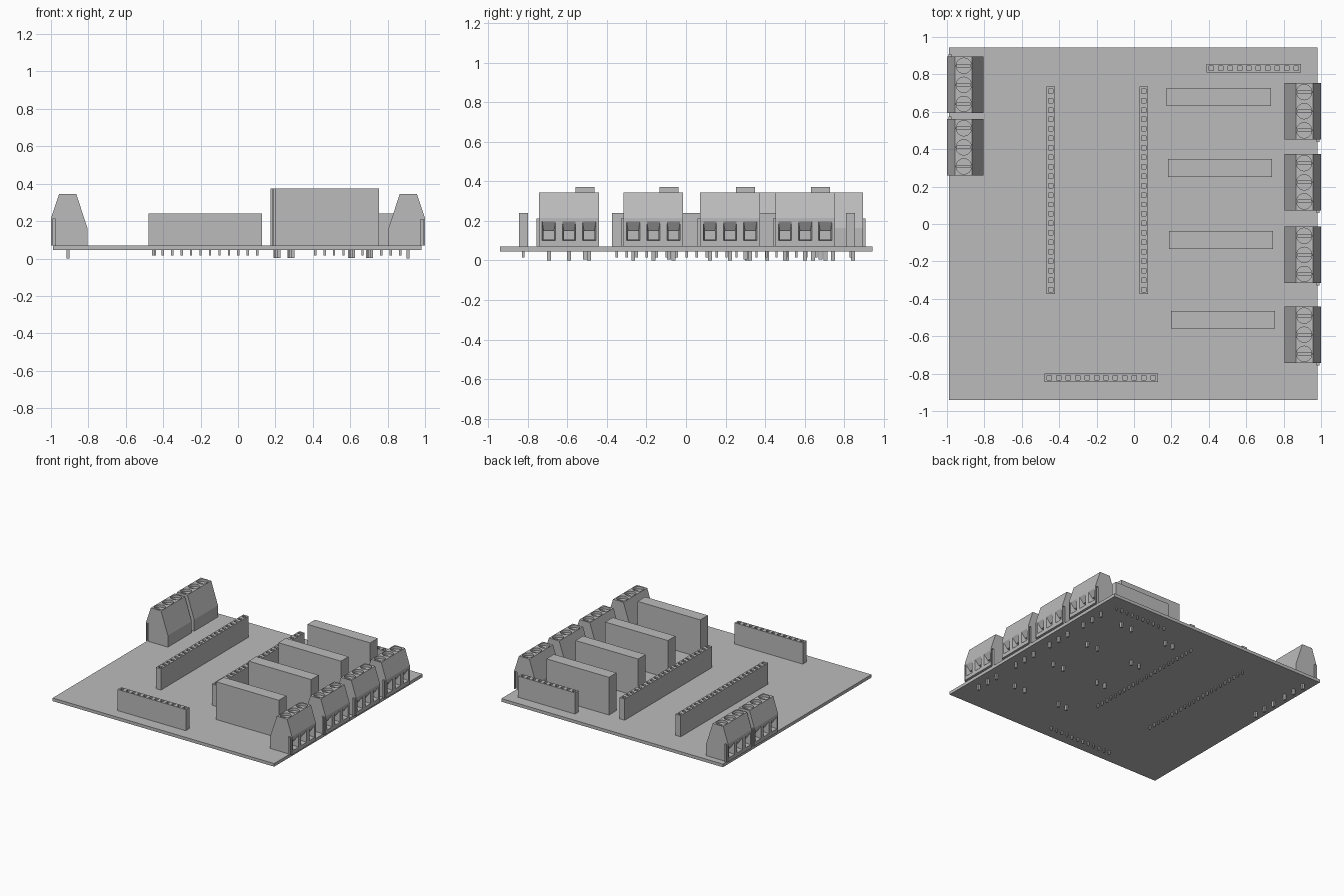
import bpy, bmesh, math

old = bpy.data.objects.get("Cube")
if old:
    bpy.data.objects.remove(old, do_unlink=True)

grey = bpy.data.materials.new("plain_grey")
grey.use_nodes = True
COLOUR = (0.5, 0.5, 0.5, 1)
grey.diffuse_color = COLOUR
grey.node_tree.nodes["Principled BSDF"].inputs["Base Color"].default_value = COLOUR

BOARD_TOP = 0.07
BOARD_BOTTOM = 0.045


def loft(bm, rings):
    """Closed solid skinned through equal-length rings of points."""
    loops = [[bm.verts.new(p) for p in ring] for ring in rings]
    n = len(loops[0])
    for a, b in zip(loops, loops[1:]):
        for i in range(n):
            j = (i + 1) % n
            bm.faces.new((a[i], a[j], b[j], b[i]))
    bm.faces.new(loops[0][::-1])
    bm.faces.new(loops[-1])


def box(bm, x0, x1, y0, y1, z0, z1):
    loft(bm, [[(x0, y0, z), (x1, y0, z), (x1, y1, z), (x0, y1, z)] for z in (z0, z1)])


def block(bm, x, y, wx, wy, z0, z1):
    box(bm, x - wx / 2, x + wx / 2, y - wy / 2, y + wy / 2, z0, z1)


def finish(bm, name):
    bmesh.ops.recalc_face_normals(bm, faces=bm.faces)
    mesh = bpy.data.meshes.new(name)
    bm.to_mesh(mesh)
    bm.free()
    mesh.materials.append(grey)
    obj = bpy.data.objects.new(name, mesh)
    bpy.context.collection.objects.link(obj)
    return obj


def cut(obj, bm):
    """Subtract the solids in bm from obj and discard them."""
    cutter = finish(bm, "cutter")
    cutter.hide_render = True
    mod = obj.modifiers.new("cut", 'BOOLEAN')
    mod.operation = 'DIFFERENCE'
    mod.solver = 'EXACT'
    mod.object = cutter
    bpy.context.view_layer.objects.active = obj
    bpy.ops.object.modifier_apply(modifier=mod.name)
    bpy.data.objects.remove(cutter, do_unlink=True)


# Circuit board
bm = bmesh.new()
box(bm, -0.99, 0.98, -0.94, 0.945, BOARD_BOTTOM, BOARD_TOP)
finish(bm, "circuit_board")


# Pin headers: a long strip with square sockets and thin pins below
def header(name, x, y, count, along_x):
    pitch, width, top = 0.0505, 0.046, 0.24
    length = pitch * count
    size = (length, width) if along_x else (width, length)
    body, sockets, pins = bmesh.new(), bmesh.new(), bmesh.new()
    block(body, x, y, *size, BOARD_TOP, top)
    for i in range(count):
        d = (i - (count - 1) / 2) * pitch
        px, py = (x + d, y) if along_x else (x, y + d)
        block(sockets, px, py, 0.024, 0.024, top - 0.08, top + 0.02)
        block(pins, px, py, 0.012, 0.012, 0.016, BOARD_TOP)
    cut(finish(body, name), sockets)
    finish(pins, name + "_pins")


header("left_header", -0.445, 0.18, 22, False)
header("middle_header", 0.053, 0.18, 22, False)
header("front_header", -0.175, -0.823, 12, True)
header("back_header", 0.64, 0.833, 10, True)


# Relays: slim upright boxes with four pins
for i, (x, y) in enumerate([(0.175, 0.68), (0.182, 0.3), (0.187, -0.085), (0.198, -0.512)]):
    bm = bmesh.new()
    box(bm, x, x + 0.557, y - 0.048, y + 0.048, BOARD_TOP, 0.373)
    finish(bm, f"relay_{i + 1}")
    bm = bmesh.new()
    for dx in (0.022, 0.097, 0.42, 0.517):
        block(bm, x + dx, y, 0.016, 0.02, 0.004, BOARD_TOP)
    finish(bm, f"relay_pins_{i + 1}")


# Screw terminals; u runs inward from the wire-entry face
def terminal(name, side, y):
    half, pitch, top = 0.151, 0.102, 0.345
    tab_end = -side

    def at(u):
        return side * (1 - u)

    profile = [(0, BOARD_TOP), (0, 0.215), (0.043, top), (0.135, top),
               (0.195, 0.163), (0.195, BOARD_TOP)]
    bm = bmesh.new()
    loft(bm, [[(at(u), yy, z) for u, z in profile] for yy in (y - half, y + half)])
    body = finish(bm, name)

    recesses, slots, pins = bmesh.new(), bmesh.new(), bmesh.new()
    for i in (-1, 0, 1):
        cy = y + i * pitch
        # Funnel-shaped wire entry with a deeper clamp hole
        rings = []
        for u, w, z0, z1 in [(-0.01, 0.036, 0.098, 0.212), (0.03, 0.026, 0.107, 0.15),
                             (0.09, 0.026, 0.107, 0.15)]:
            rings.append([(at(u), cy - w, z0), (at(u), cy + w, z0),
                          (at(u), cy + w, z1), (at(u), cy - w, z1)])
        loft(recesses, rings)
        # Sunken screw head and its slot
        turn = [math.tau * k / 24 for k in range(24)]
        loft(recesses, [[(at(0.09) + 0.041 * math.cos(a), cy + 0.041 * math.sin(a), z)
                         for a in turn] for z in (top - 0.02, top + 0.02)])
        block(slots, at(0.09), cy, 0.074, 0.012, top - 0.035, top + 0.01)
        block(pins, at(0.092), cy, 0.016, 0.02, 0, BOARD_TOP)
    # Groove that takes the neighbouring tab
    block(recesses, at(0.016), y - tab_end * half, 0.018, 0.026, 0.05, 0.212)
    cut(body, recesses)
    cut(body, slots)
    finish(pins, name + "_pins")

    bm = bmesh.new()
    block(bm, at(0.016), y + tab_end * half, 0.016, 0.026, BOARD_TOP, 0.212)
    finish(bm, name + "_tab")


for i, y in enumerate((0.603, 0.223, -0.165, -0.592)):
    terminal(f"left_terminal_{i + 1}", 1, y)
for i, y in enumerate((0.744, 0.41)):
    terminal(f"right_terminal_{i + 1}", -1, y)
